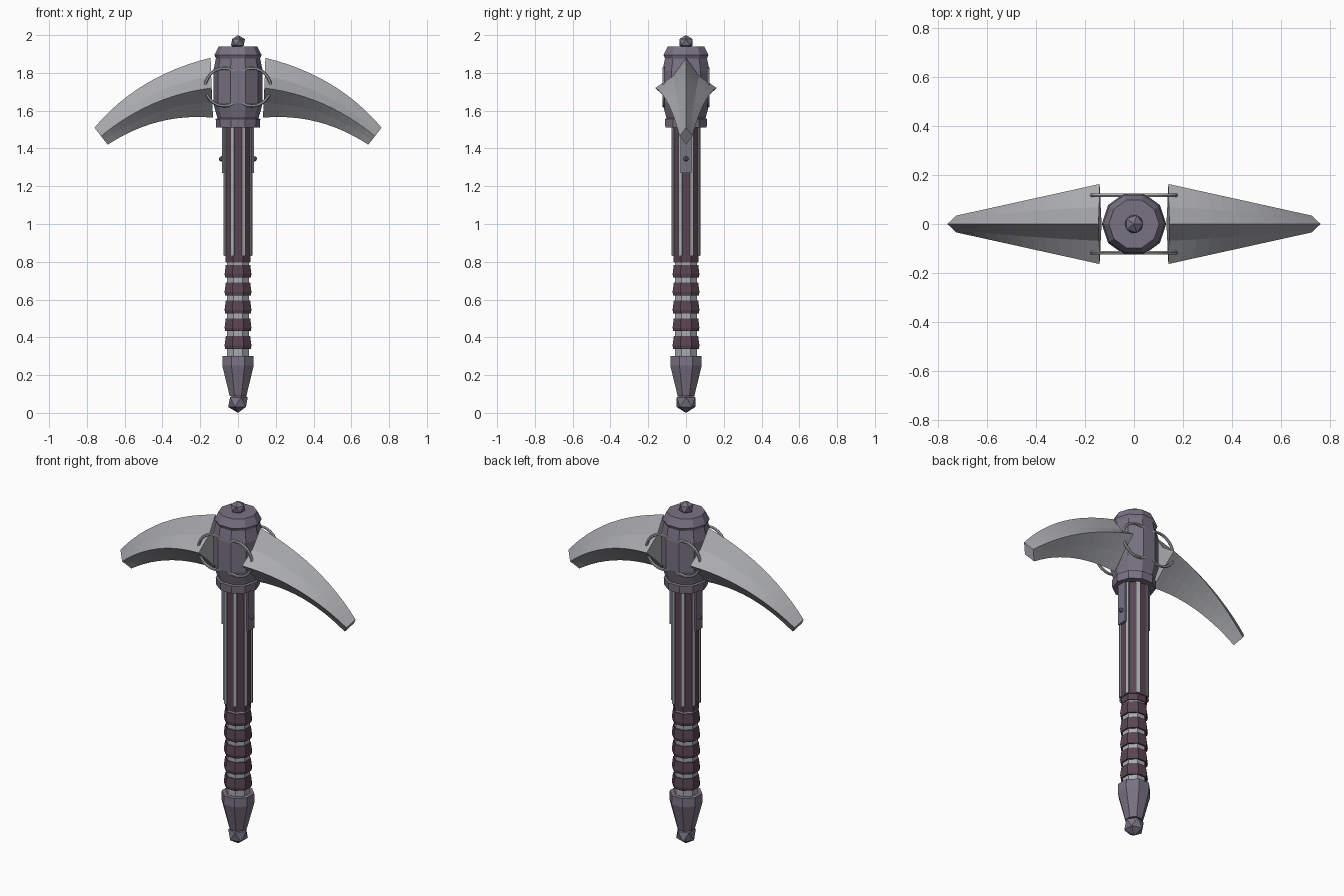
import bpy, bmesh, math
from mathutils import Vector, Matrix

cube = bpy.data.objects.get("Cube")
if cube:
    bpy.data.objects.remove(cube, do_unlink=True)


def material(name, rgb):
    m = bpy.data.materials.new(name)
    m.use_nodes = True
    m.diffuse_color = (*rgb, 1)
    m.node_tree.nodes["Principled BSDF"].inputs["Base Color"].default_value = (*rgb, 1)
    return m


STEEL = material("pale steel", (0.40, 0.405, 0.43))
IRON = material("purple grey iron", (0.19, 0.17, 0.225))
LEATHER = material("dark plum leather", (0.10, 0.06, 0.085))


def finish(bm, name, mat):
    bmesh.ops.recalc_face_normals(bm, faces=bm.faces)
    mesh = bpy.data.meshes.new(name)
    bm.to_mesh(mesh)
    bm.free()
    mesh.materials.append(mat)
    obj = bpy.data.objects.new(name, mesh)
    bpy.context.collection.objects.link(obj)
    return obj


def loft(name, rings, mat):
    """Skin a list of equally long closed point loops and cap both ends."""
    bm = bmesh.new()
    loops = [[bm.verts.new(p) for p in ring] for ring in rings]
    n = len(loops[0])
    for a, b in zip(loops, loops[1:]):
        for i in range(n):
            j = (i + 1) % n
            bm.faces.new((a[i], a[j], b[j], b[i]))
    bm.faces.new(loops[0])
    bm.faces.new(loops[-1])
    return finish(bm, name, mat)


def lathe(name, profile, sides, mat, turn=0.0):
    """Faceted turned part from (radius, height) pairs."""
    angles = [turn + math.tau * i / sides for i in range(sides)]
    return loft(name, [[(r * math.cos(a), r * math.sin(a), z) for a in angles]
                       for r, z in profile], mat)


def box(name, centre, size, mat, angle=0.0):
    bm = bmesh.new()
    m = Matrix.Rotation(angle, 4, 'Z') @ Matrix.Translation(centre) @ Matrix.Diagonal((*size, 1))
    bmesh.ops.create_cube(bm, size=1, matrix=m)
    return finish(bm, name, mat)


def gem(name, z, radius, height, mat):
    bm = bmesh.new()
    m = Matrix.Translation((0, 0, z)) @ Matrix.Diagonal((radius, radius, height, 1))
    bmesh.ops.create_icosphere(bm, subdivisions=1, radius=1, matrix=m)
    return finish(bm, name, mat)


def bezier(a, b, c, t):
    return Vector(a) * (1 - t) ** 2 + Vector(b) * 2 * t * (1 - t) + Vector(c) * t * t


EIGHTH = math.pi / 8

# Pommel with its faceted end stone
gem("pommel_stone", 0.057, 0.058, 0.057, IRON)
lathe("pommel", [(0.048, 0.09), (0.09, 0.25), (0.088, 0.30)], 8, IRON, EIGHTH)

# Grip core with leather wraps
lathe("grip_core", [(0.064, 0.29), (0.064, 0.84)], 8, STEEL, EIGHTH)
for i in range(5):
    z = 0.338 + i * 0.0945
    lathe(f"grip_wrap_{i + 1}", [(0.073, z), (0.077, z + 0.018), (0.070, z + 0.068)],
          8, LEATHER, EIGHTH)
lathe("grip_top_wrap", [(0.070, 0.795), (0.072, 0.835)], 8, LEATHER, EIGHTH)

# Shaft with steel rails along its corners
lathe("shaft", [(0.077, 0.83), (0.077, 1.52)], 8, LEATHER, EIGHTH)
for i in range(8):
    box(f"shaft_rail_{i + 1}", (0.071, 0, 1.172), (0.018, 0.02, 0.68), STEEL,
        EIGHTH + i * math.pi / 4)

# Riveted side plates below the head
for side, s in (("left", 1), ("right", -1)):
    box(f"{side}_side_plate", (s * 0.074, 0, 1.395), (0.022, 0.058, 0.25), IRON)
    bm = bmesh.new()
    bmesh.ops.create_icosphere(bm, subdivisions=1, radius=0.015,
                               matrix=Matrix.Translation((s * 0.088, 0, 1.345)))
    finish(bm, f"{side}_rivet", IRON)

# Head socket, collar, cap and top stone
lathe("head_collar", [(0.115, 1.51), (0.118, 1.555), (0.10, 1.565)], 10, IRON)
lathe("head_socket", [(0.106, 1.55), (0.131, 1.64), (0.131, 1.81), (0.112, 1.90)], 10, IRON)
lathe("head_cap", [(0.116, 1.875), (0.125, 1.895), (0.102, 1.94)], 10, IRON)
gem("top_stone", 1.962, 0.042, 0.038, IRON)

# Curved blades: ridge, flank and belly lines swept out to a blunt tip
STEPS = 12
for side, s in (("left", 1), ("right", -1)):
    sections = []
    for k in range(STEPS + 1):
        t = k / STEPS
        top = bezier((0.145, 1.88), (0.53, 1.785), (0.76, 1.51), t)
        mid = bezier((0.14, 1.72), (0.467, 1.68), (0.725, 1.465), t)
        low = bezier((0.132, 1.563), (0.43, 1.59), (0.69, 1.42), t)
        width = 0.163 + (0.034 - 0.163) * (mid.x - 0.14) / 0.585
        hollow = top.lerp(mid, 0.6)
        under = mid.lerp(low, 0.5)
        half = [(top, 0.0), (hollow, width * (0.42 + 0.18 * t)), (mid, width),
                (under, width * 0.47), (low, 0.0)]
        loop = half + [(p, -y) for p, y in half[-2:0:-1]]
        sections.append([(s * p.x, y, p.y) for p, y in loop])
    loft(f"{side}_blade", sections, STEEL)

# Binding hoops tying each blade to the head
for side, s in (("left", 1), ("right", -1)):
    for face, y in (("front", -0.117), ("back", 0.117)):
        bpy.ops.mesh.primitive_torus_add(
            major_segments=24, minor_segments=6, major_radius=0.10, minor_radius=0.008,
            location=(s * 0.073, y, 1.725), rotation=(math.pi / 2, 0, 0))
        hoop = bpy.context.object
        hoop.name = f"{side}_{face}_hoop"
        hoop.data.materials.append(STEEL)
        bpy.ops.object.shade_smooth_by_angle()
